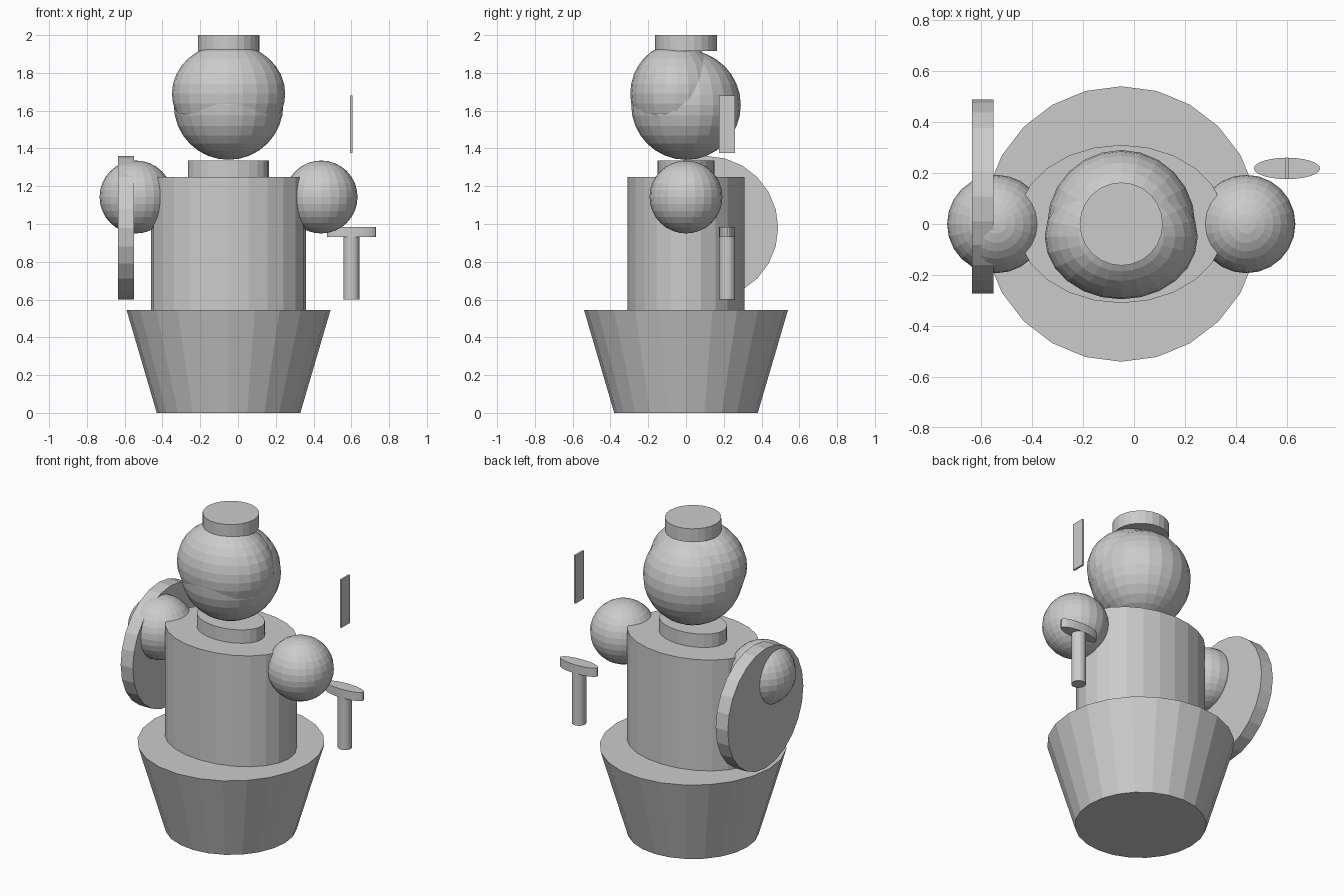
import bpy
import math

if "Cube" in bpy.data.objects:
    bpy.data.objects.remove(bpy.data.objects["Cube"])

CX = -0.05   # x of the figure's own axis
SIDES = 24


def drum(name, x, y, z0, z1, rx, ry, top=1.0):
    """Upright elliptical cylinder; top scales the radius at z1."""
    bpy.ops.mesh.primitive_cone_add(vertices=SIDES, radius1=1, radius2=top, depth=z1 - z0,
                                    location=(x, y, (z0 + z1) / 2))
    ob = bpy.context.object
    ob.name = name
    ob.scale = (rx, ry, 1)
    return ob


def ball(name, loc, radii):
    bpy.ops.mesh.primitive_uv_sphere_add(segments=SIDES, ring_count=16, radius=1, location=loc)
    ob = bpy.context.object
    ob.name = name
    ob.scale = radii
    return ob


# Flared skirt, torso and neck
drum("skirt_base", CX, 0, 0, 0.545, 0.38, 0.38, 0.54 / 0.38)
drum("torso", CX, 0, 0.545, 1.25, 0.41, 0.31)
drum("neck", CX, 0, 1.25, 1.335, 0.215, 0.15)

# Head, with a brow bulging forward, and the flat cap
ball("head", (CX, 0, 1.63), (0.29, 0.29, 0.29))
ball("brow", (CX, -0.05, 1.69), (0.30, 0.245, 0.265))
drum("cap", CX, 0, 1.915, 2.0, 0.163, 0.163)

# Shoulders
for side, name in ((-1, "left_shoulder"), (1, "right_shoulder")):
    ball(name, (CX + side * 0.49, 0, 1.143), (0.193, 0.193, 0.193))

# Round shield facing sideways
shield = drum("shield", -0.593, 0.108, 0.98 - 0.0425, 0.98 + 0.0425, 0.38, 0.38)
shield.rotation_euler = (0, math.pi / 2, 0)

# Sword: grip, cross guard and floating blade
SX, SY = 0.6, 0.218
drum("sword_grip", SX, SY, 0.6, 0.93, 0.042, 0.042)
drum("sword_guard", SX, SY, 0.93, 0.985, 0.13, 0.042)
bpy.ops.mesh.primitive_cube_add(size=1, location=(SX, SY, 1.528))
blade = bpy.context.object
blade.name = "sword_blade"
blade.scale = (0.012, 0.084, 0.305)
